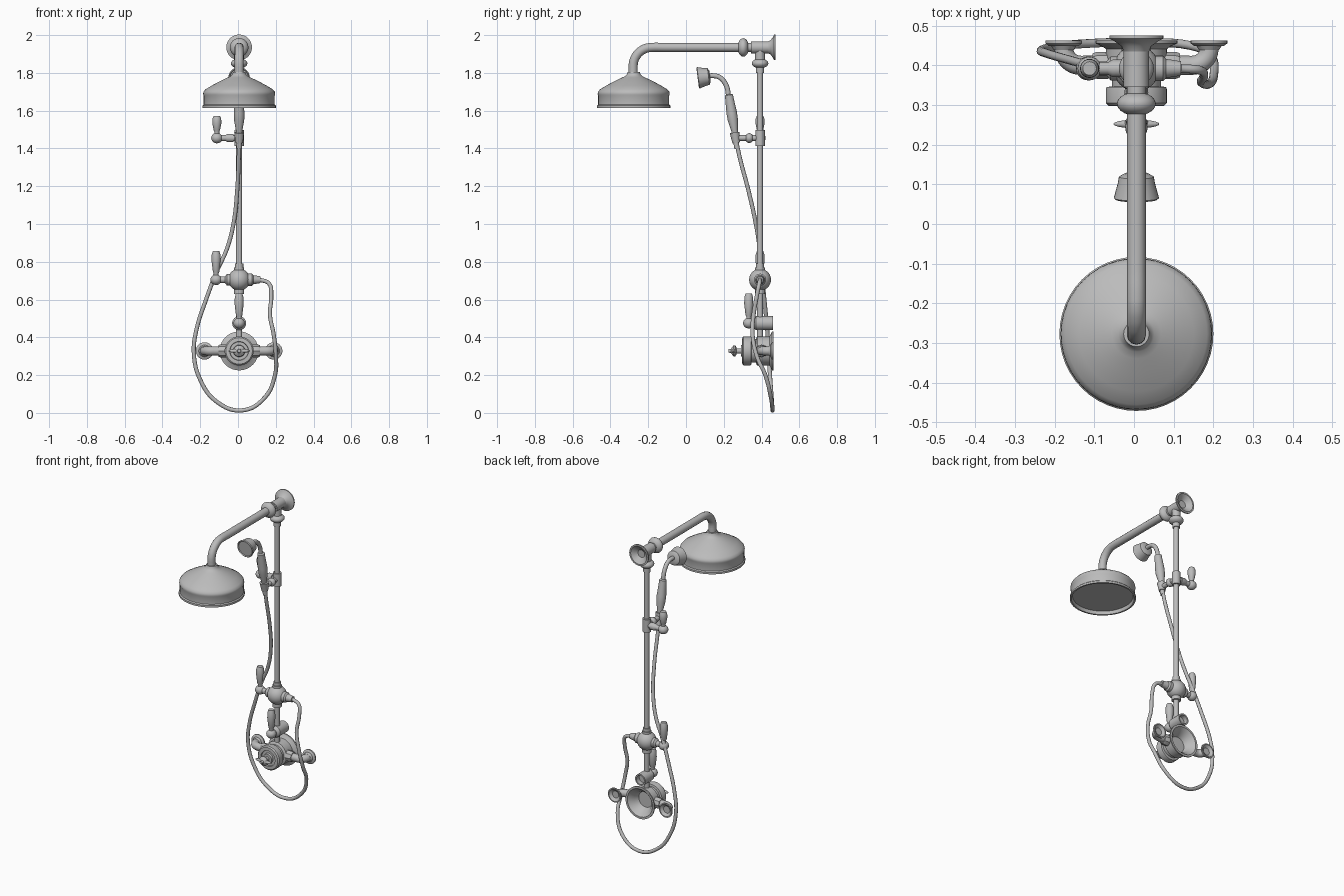
import bpy, bmesh, math
from mathutils import Vector, Matrix

cube = bpy.data.objects.get("Cube")
if cube:
    bpy.data.objects.remove(cube, do_unlink=True)

metal = bpy.data.materials.new("brushed metal grey")
metal.use_nodes = True
GREY = (0.5, 0.5, 0.5, 1)
metal.diffuse_color = GREY
metal.node_tree.nodes["Principled BSDF"].inputs["Base Color"].default_value = GREY

CX = 0.006           # centre line of the column
PY = 0.392           # depth of the riser pipe
X, Y, Z = Vector((1, 0, 0)), Vector((0, 1, 0)), Vector((0, 0, 1))


def finish(obj):
    if not obj.data.materials:
        obj.data.materials.append(metal)
    bpy.ops.object.select_all(action='DESELECT')
    obj.select_set(True)
    bpy.context.view_layer.objects.active = obj
    bpy.ops.object.shade_smooth_by_angle(angle=math.radians(35))
    return obj


def lathe(name, origin, axis, profile, steps=32):
    """Revolve (radius, height) points about an axis through origin."""
    bm = bmesh.new()
    vs = [bm.verts.new((r, 0, h)) for r, h in profile]
    es = [bm.edges.new(p) for p in zip(vs, vs[1:])]
    bmesh.ops.spin(bm, geom=vs + es, cent=(0, 0, 0), axis=(0, 0, 1),
                   angle=math.tau, steps=steps, use_duplicate=False)
    bmesh.ops.remove_doubles(bm, verts=bm.verts, dist=1e-5)
    bmesh.ops.recalc_face_normals(bm, faces=bm.faces)
    turn = Z.rotation_difference(Vector(axis)).to_matrix().to_4x4()
    at = Vector(origin) + X * CX
    bmesh.ops.transform(bm, matrix=Matrix.Translation(at) @ turn, verts=bm.verts)
    mesh = bpy.data.meshes.new(name)
    bm.to_mesh(mesh)
    bm.free()
    obj = bpy.data.objects.new(name, mesh)
    bpy.context.collection.objects.link(obj)
    return finish(obj)


def rod(name, origin, axis, r, length, r2=None):
    return lathe(name, origin, axis, [(0, 0), (r, 0), (r2 or r, length), (0, length)])


def ball(name, origin, axis, r, half, n=10):
    return lathe(name, origin, axis, [(r * math.sin(math.pi * i / n), -half * math.cos(math.pi * i / n))
                                      for i in range(n + 1)])


def tube(name, points, r, res=8):
    """Smooth round tube through the points."""
    curve = bpy.data.curves.new(name, 'CURVE')
    curve.dimensions = '3D'
    curve.bevel_depth, curve.bevel_resolution = r, 4
    curve.resolution_u, curve.use_fill_caps = res, True
    sp = curve.splines.new('BEZIER')
    sp.bezier_points.add(len(points) - 1)
    for bp, p in zip(sp.bezier_points, points):
        bp.co = Vector(p) + X * CX
        bp.handle_left_type = bp.handle_right_type = 'AUTO'
    obj = bpy.data.objects.new(name, curve)
    bpy.context.collection.objects.link(obj)
    bpy.ops.object.select_all(action='DESELECT')
    obj.select_set(True)
    bpy.context.view_layer.objects.active = obj
    bpy.ops.object.convert(target='MESH')
    return finish(bpy.context.object)


def bend(start, corner, end, r, n=6):
    """Path from start to end with a rounded corner of radius r."""
    s, c, e = Vector(start), Vector(corner), Vector(end)
    a, b = (s - c).normalized(), (e - c).normalized()
    arc = [c + (a + b) * r - b * r * math.cos(t) - a * r * math.sin(t)
           for t in (math.pi / 2 * i / n for i in range(n + 1))]
    return [s, s.lerp(arc[0], 0.9)] + arc + [e.lerp(arc[-1], 0.9), e]


def flange(name, wall, r, neck, depth):
    """Trumpet-shaped wall plate with a hollow back."""
    lathe(name, wall, -Y, [(0, depth * .6), (neck * .8, depth * .6), (r * .85, 0), (r, 0), (r, .008),
                           (r * .82, .014), (neck * 1.25, depth * .6), (neck, depth), (0, depth)])


def lever(name, at, height):
    """Round hub with an upright, flared handle."""
    ball(name + "_hub", at, Z, .03, .028)
    lathe(name + "_handle", Vector(at) + Z * .022, Z,
          [(0, 0), (.013, 0), (.013, .012), (.017, .02), (.024, height * .6),
           (.023, height * .85), (.017, height), (0, height)], 24)


# Overhead arm, its wall plate and joints
AZ = 1.935
tube("overhead_arm", bend((0, .44, AZ), (0, -.28, AZ), (0, -.28, 1.77), .1), .024)
flange("arm_wall_plate", (0, .475, AZ), .068, .03, .045)
rod("arm_tee", (0, .345, AZ), Y, .032, .09)
ball("arm_collar", (0, .303, AZ), Y, .049, .03)
rod("tee_branch", (0, PY, 1.87), Z, .026, .06)
ball("riser_collar", (0, PY, 1.85), Z, .044, .026)
rod("riser_nut", (0, PY, 1.8), Z, .022, .03)

# Overhead rose with recessed face
lathe("overhead_rose", (0, -.277, 1.615), Z,
      [(0, .02), (.178, .02), (.184, 0), (.194, 0), (.194, .012), (.188, .018), (.188, .065),
       (.191, .072), (.189, .085), (.178, .098), (.145, .118), (.1, .142), (.062, .16),
       (.045, .168), (.036, .178), (.032, .19), (0, .19)], 48)

# Riser pipe, down to the mixer
rod("riser_pipe", (0, PY, .38), Z, .016, 1.45)
rod("riser_lower_nut", (0, PY, .75), Z, .022, .04)

# Sliding bracket
SZ = 1.455
rod("slider_sleeve", (0, PY, SZ - .042), Z, .025, .084)
rod("slider_side_arm", (0, PY, SZ), -X, .016, .11)
lathe("slider_side_collar", (-.03, PY, SZ), -X, [(0, 0), (.022, 0), (.022, .03), (.014, .045), (0, .045)])
lever("slider_lever", (-.118, PY, SZ), .095)
rod("slider_front_arm", (0, PY, SZ), -Y, .015, .13)
ball("slider_front_collar", (0, .335, SZ), Y, .026, .022)
lean = Vector((0, -.16, 1)).normalized()
rod("handset_cradle", (0, .266, SZ - .025), lean, .02, .055, .026)

# Hand shower
lathe("handset_handle", (0, .261, 1.47), lean,
      [(0, 0), (.015, 0), (.018, .03), (.027, .08), (.028, .12), (.022, .2), (.022, .215), (.014, .22), (0, .22)])
tube("handset_neck", [(0, .227, 1.67), (0, .212, 1.735), (0, .18, 1.775), (0, .145, 1.785), (0, .11, 1.782)], .013)
lathe("handset_head", (0, .127, 1.782), (0, -1, -.13),
      [(0, 0), (.03, 0), (.044, .008), (.047, .025), (.057, .062), (.052, .066), (.048, .06), (0, .06)])

# Diverter with lever and hose outlet
DZ = .705
ball("diverter_body", (0, PY, DZ), Z, .058, .058, 14)
rod("diverter_top", (0, PY, DZ + .04), Z, .027, .025)
rod("diverter_bottom", (0, PY, DZ - .075), Z, .027, .04)
lathe("diverter_left_neck", (-.045, PY, DZ), -X, [(0, 0), (.03, 0), (.03, .02), (.018, .03), (.016, .08), (0, .08)])
lever("diverter_lever", (-.122, PY, DZ), .13)
lathe("diverter_outlet", (.045, PY, DZ), X, [(0, 0), (.032, 0), (.032, .022), (.024, .03), (.018, .068), (0, .068)])

# Flow valve above the mixer
VZ = .475
lathe("flow_valve_body", (0, .46, VZ), -Y,
      [(0, .03), (.028, .03), (.028, 0), (.037, 0), (.037, .09), (.03, .098), (.02, .104), (.02, .12), (0, .12)])
lever("flow_valve_lever", (0, .332, VZ), .135)

# Mixer body with stepped front and hollow bell back
MZ = .328
lathe("mixer_body", (0, .463, MZ), -Y,
      [(0, .06), (.05, .06), (.062, .03), (.09, 0), (.103, 0), (.103, .008), (.085, .016), (.077, .022),
       (.077, .085), (.072, .09), (.062, .092), (.062, .116), (.075, .118), (.077, .125), (.077, .158),
       (.07, .165), (.05, .166), (.048, .158), (.032, .158), (.03, .172), (0, .172)], 40)
rod("control_spindle", (0, .3, MZ), -Y, .014, .05)
lathe("control_hub", (0, .268, MZ), -Y,
      [(0, 0), (.018, 0), (.03, .008), (.03, .016), (.02, .024), (.011, .03), (.009, .042), (0, .044)])
ball("control_crossbar", (0, .252, MZ), X, .011, .058)

# Inlet elbows and their wall plates
for side, label in ((-1, "right"), (1, "left")):
    out = X * side
    ex = .183 * side
    tube(label + "_inlet_elbow", bend((.06 * side, .4, MZ), (ex, .4, MZ), (ex, .45, MZ), .042), .024)
    lathe(label + "_inlet_nut", (.07 * side, .4, MZ), out,
          [(0, 0), (.034, 0), (.034, .03), (.03, .04), (0, .04)], 8)
    flange(label + "_inlet_plate", (ex, .463, MZ), .046, .025, .025)

# Flexible hose from the handset, round the loop, to the diverter
hose = [(0, .264, 1.45), (-.002, .285, 1.35), (-.01, .33, 1.18), (-.03, .37, 1.0), (-.064, .39, .87),
        (-.118, .40, .75), (-.175, .415, .6), (-.226, .43, .44), (-.24, .437, .32), (-.208, .446, .18),
        (-.12, .455, .06), (.015, .458, .013), (.135, .45, .08), (.19, .42, .2), (.195, .375, .3),
        (.182, .352, .42), (.163, .358, .52), (.17, .375, .62), (.158, .388, .685), (.11, PY, DZ)]
tube("hose", hose, .011, 5)
rod("hose_upper_nut", (0, .27, 1.40), lean, .014, .05)
